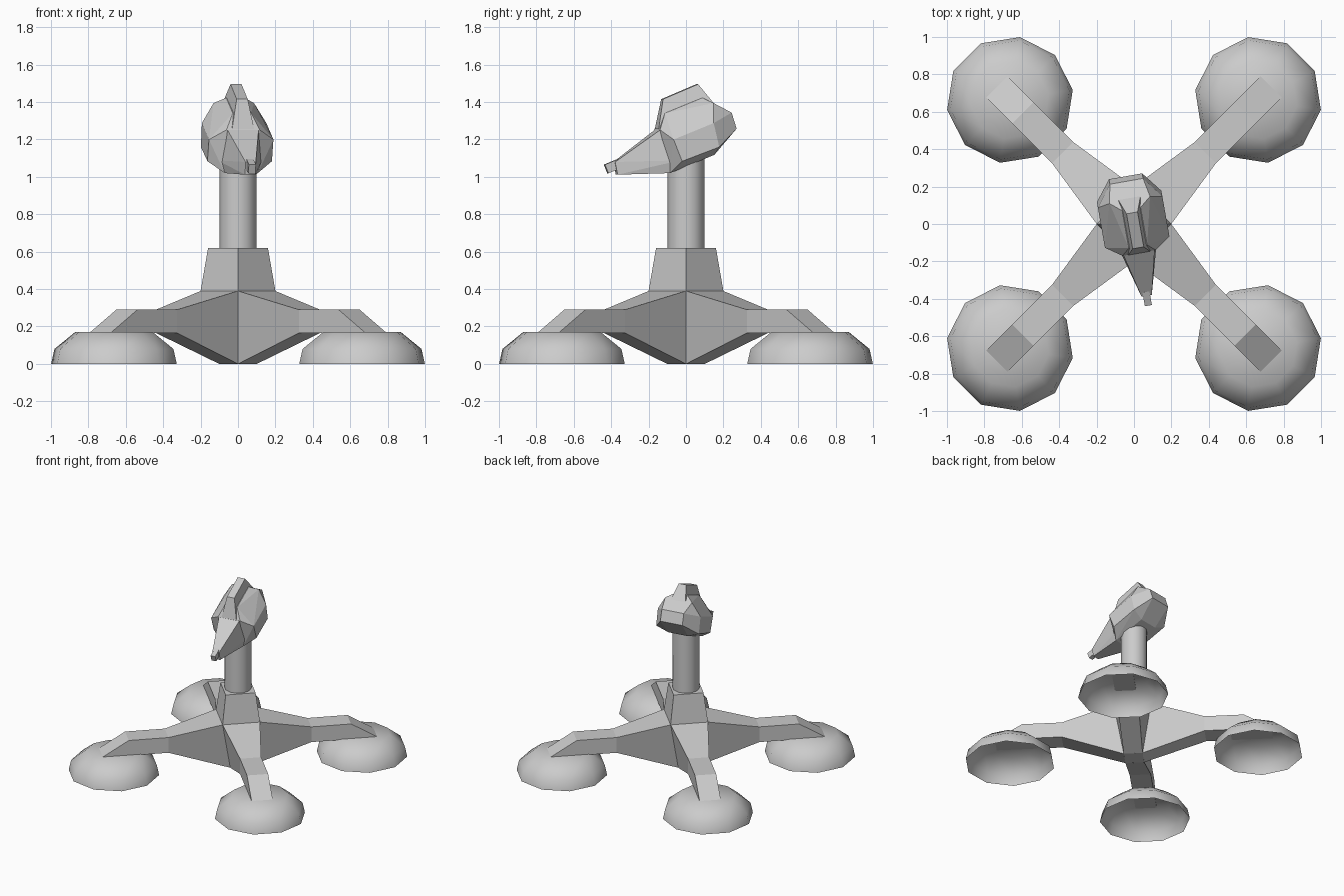
import bpy, bmesh, math
from mathutils import Matrix, Vector

if "Cube" in bpy.data.objects:
    bpy.data.objects.remove(bpy.data.objects["Cube"])


def finish(name, bm, smooth=None):
    bmesh.ops.recalc_face_normals(bm, faces=bm.faces)
    me = bpy.data.meshes.new(name)
    bm.to_mesh(me)
    bm.free()
    ob = bpy.data.objects.new(name, me)
    bpy.context.collection.objects.link(ob)
    if smooth:
        bpy.ops.object.select_all(action='DESELECT')
        ob.select_set(True)
        bpy.context.view_layer.objects.active = ob
        bpy.ops.object.shade_smooth_by_angle(angle=math.radians(smooth))
    return ob


def loft(name, rings, caps=(True, True), smooth=None, matrix=None):
    """Bridge rings of points with quads; optionally close the two ends."""
    bm = bmesh.new()
    vs = [[bm.verts.new(p) for p in ring] for ring in rings]
    n = len(rings[0])
    for a, b in zip(vs, vs[1:]):
        for i in range(n):
            j = (i + 1) % n
            bm.faces.new((a[i], a[j], b[j], b[i]))
    if caps[0]:
        bm.faces.new(vs[0])
    if caps[1]:
        bm.faces.new(vs[-1])
    if matrix:
        bm.transform(matrix)
    return finish(name, bm, smooth)


def circle(r, z, n, start=0.0):
    return [(r * math.cos(start + math.tau * i / n),
             r * math.sin(start + math.tau * i / n), z) for i in range(n)]


def mirrored_hull(name, pts, matrix):
    """Faceted convex block from half its corners, mirrored over x."""
    bm = bmesh.new()
    for x, y, z in pts:
        bm.verts.new((x, y, z))
        bm.verts.new((-x, y, z))
    res = bmesh.ops.convex_hull(bm, input=bm.verts[:])
    loose = [v for v in bm.verts if not v.link_faces]
    bmesh.ops.delete(bm, geom=loose, context='VERTS')
    bmesh.ops.dissolve_limit(bm, angle_limit=math.radians(4),
                             verts=bm.verts[:], edges=bm.edges[:])
    bm.transform(matrix)
    return finish(name, bm)


def section(top, bottom):
    """Arm cross-section; each end is (distance, half width, height)."""
    (d0, w0, z0), (d1, w1, z1) = top, bottom
    return [(d0, -w0, z0), (d0, w0, z0), (d1, w1, z1), (d1, -w1, z1)]


# Four diagonal arms and domed feet
arm = [section((0.141, 0.141, 0.39), (0.071, 0.071, 0.0)),
       section((0.54, 0.08, 0.29), (0.54, 0.08, 0.165)),
       section((0.84, 0.08, 0.29), (1.045, 0.08, 0.165))]
foot = [circle(r, z, 10, math.radians(18))
        for r, z in ((0.34, 0.0), (0.322, 0.08), (0.21, 0.17))]
for i in range(4):
    rot = Matrix.Rotation(math.radians(45 + 90 * i), 4, 'Z')
    loft(f"arm_{i + 1}", arm, caps=(False, True), matrix=rot)
    loft(f"foot_{i + 1}", foot, caps=(False, True), smooth=42,
         matrix=rot @ Matrix.Translation((0.938, 0, 0)))

# Centre hub: underside plate, tapered pedestal, neck
loft("hub_core", [circle(0.1, 0.0, 4), circle(0.2, 0.39, 4)])
loft("pedestal", [circle(0.2, 0.39, 4), circle(0.16, 0.62, 4)], caps=(False, True))
loft("neck", [circle(0.1, 0.62, 12), circle(0.1, 1.15, 12)], smooth=40)

# Head, turned and tipped nose-down
head = (Matrix.Translation((0, 0, 1.25)) @ Matrix.Rotation(math.radians(10), 4, 'Z')
        @ Matrix.Rotation(math.radians(22), 4, 'X'))
mirrored_hull("head_shell", [
    (0.175, -0.11, -0.01), (0.175, 0.125, -0.01),
    (0.175, 0.105, -0.14), (0.175, -0.11, -0.135),
    (0.09, 0.25, 0.0), (0.09, 0.243, -0.09),
    (0.11, 0.175, 0.085), (0.05, 0.14, 0.13), (0.05, -0.08, 0.13),
    (0.09, -0.145, 0.06), (0.09, -0.18, -0.175), (0.08, 0.08, -0.175)], head)
mirrored_hull("head_crest", [
    (0.03, -0.058, 0.202), (0.03, 0.148, 0.205),
    (0.06, 0.184, 0.08), (0.06, -0.145, 0.065)], head)
mirrored_hull("nose", [
    (0.085, -0.14, 0.06), (0.12, -0.11, -0.13), (0.09, -0.18, -0.175),
    (0.028, -0.425, -0.012), (0.028, -0.438, -0.08)], head)
mirrored_hull("nose_tip", [(0.019, y, z) for y in (-0.40, -0.48)
                           for z in (-0.055, -0.005)], head)
